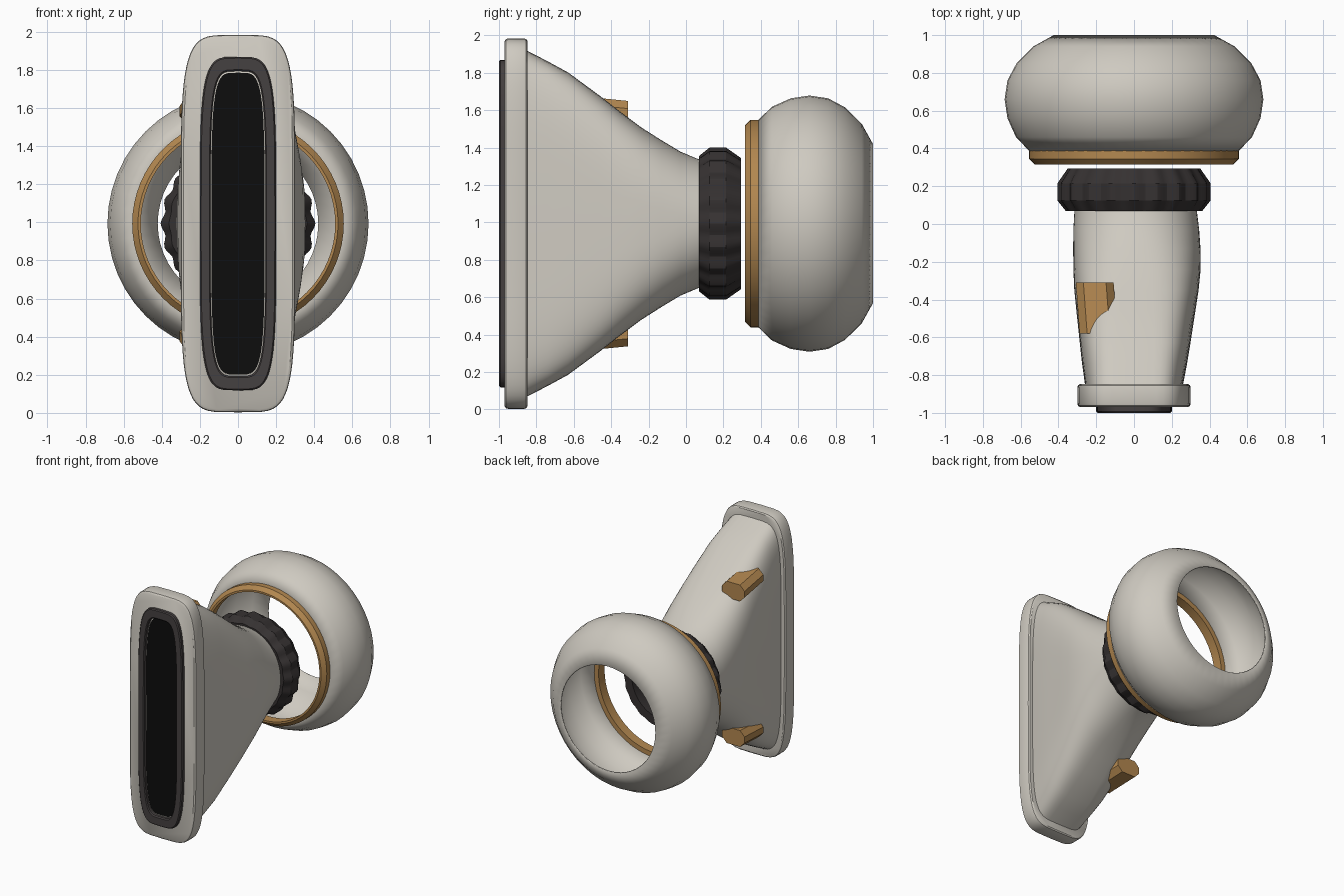
import bpy, bmesh, math

cube = bpy.data.objects.get("Cube")
if cube:
    bpy.data.objects.remove(cube, do_unlink=True)

ZC = 0.993  # height of the main axis


def material(name, rgb):
    m = bpy.data.materials.new(name)
    m.use_nodes = True
    m.diffuse_color = (*rgb, 1)
    bsdf = m.node_tree.nodes["Principled BSDF"]
    bsdf.inputs["Base Color"].default_value = (*rgb, 1)
    bsdf.inputs["Roughness"].default_value = 0.6
    return m


SHELL = material("warm_grey", (0.62, 0.59, 0.53))
BRASS = material("brass", (0.45, 0.245, 0.08))
RUBBER = material("dark_rubber", (0.06, 0.052, 0.052))
GRIP = material("charcoal_grip", (0.036, 0.031, 0.031))
BLACK = material("black_opening", (0.004, 0.004, 0.004))


def section(y, a, b, n=2.0, cx=0.0, cz=ZC, count=64, lobes=0, depth=0.0):
    """Closed superellipse ring in the xz plane, optionally scalloped."""
    ring = []
    for i in range(count):
        t = 2 * math.pi * i / count
        c, s = math.cos(t), math.sin(t)
        k = 1 - depth * (0.5 - 0.5 * math.cos(lobes * t))
        x = math.copysign(abs(c) ** (2 / n), c) * a * k
        z = math.copysign(abs(s) ** (2 / n), s) * b * k
        ring.append((cx + x, y, cz + z))
    return ring


def loft(name, rings, mat, ends="cap", angle=35):
    """Skin rings in order; ends are 'cap', 'open' or 'loop' (tube)."""
    bm = bmesh.new()
    vs = [[bm.verts.new(p) for p in r] for r in rings]
    pairs = list(zip(vs, vs[1:]))
    if ends == "loop":
        pairs.append((vs[-1], vs[0]))
    for r0, r1 in pairs:
        for i in range(len(r0)):
            j = (i + 1) % len(r0)
            bm.faces.new((r0[i], r0[j], r1[j], r1[i]))
    if ends == "cap":
        bm.faces.new(vs[0])
        bm.faces.new(vs[-1])
    bmesh.ops.recalc_face_normals(bm, faces=bm.faces)
    me = bpy.data.meshes.new(name)
    bm.to_mesh(me)
    bm.free()
    ob = bpy.data.objects.new(name, me)
    bpy.context.collection.objects.link(ob)
    me.materials.append(mat)
    bpy.ops.object.select_all(action="DESELECT")
    ob.select_set(True)
    bpy.context.view_layer.objects.active = ob
    bpy.ops.object.shade_smooth_by_angle(angle=math.radians(angle))
    return ob


# Front flange: tall rounded plate with softened rims
loft("front_flange", [section(y, 0.30 - d, 0.99 - d, 5) for y, d in
     [(-0.97, 0.014), (-0.962, 0.003), (-0.95, 0), (-0.865, 0), (-0.855, 0.003), (-0.848, 0.012)]], SHELL)

# Gasket around the slot
loft("slot_gasket", [section(y, a, b, 4.5) for y, a, b in
     [(-0.965, 0.20, 0.875), (-0.992, 0.20, 0.875), (-1.0, 0.193, 0.868),
      (-1.0, 0.15, 0.808), (-0.992, 0.144, 0.80), (-0.965, 0.144, 0.80)]], RUBBER, "loop")

# Dark slot opening
loft("slot_opening", [section(y, 0.139, 0.792, 4.5) for y in (-0.966, -0.975)], BLACK)

# Funnel body: slot shape blending into a round neck
loft("funnel_body", [section(y, a, b, n, cx) for y, a, b, n, cx in
     [(-0.86, 0.258, 0.93, 5, 0), (-0.74, 0.278, 0.868, 4.7, 0.003),
      (-0.63, 0.293, 0.808, 4.4, 0.006), (-0.46, 0.315, 0.683, 3.8, 0.01),
      (-0.35, 0.329, 0.597, 3.4, 0.013), (-0.24, 0.337, 0.515, 3, 0.016),
      (-0.13, 0.337, 0.445, 2.6, 0.015), (-0.03, 0.333, 0.385, 2.3, 0.012),
      (0.06, 0.325, 0.347, 2.1, 0.009), (0.12, 0.32, 0.33, 2, 0.005)]], SHELL)

# Scalloped grip collar with a recessed mouth
loft("grip_collar", [section(y, r, r, count=120, lobes=20, depth=d) for y, r, d in
     [(0.07, 0.30, 0), (0.07, 0.362, 0.02), (0.125, 0.406, 0.05), (0.215, 0.406, 0.05),
      (0.295, 0.35, 0.02), (0.295, 0.28, 0), (0.12, 0.28, 0)]], GRIP, "loop", 25)
loft("collar_mouth", [section(y, 0.285, 0.285, count=48) for y in (0.13, 0.15)], BLACK)

# Brass ring at the front of the globe
loft("globe_ring", [section(y, r, r, count=64) for y, r in
     [(0.315, 0.51), (0.315, 0.525), (0.345, 0.555), (0.392, 0.555), (0.392, 0.51)]],
     BRASS, "loop", 30)

# Hollow globe, open at both ends
globe = loft("open_globe", [section(y, r, r, count=48) for y, r in
             [(0.385, 0.553), (0.46, 0.625), (0.56, 0.67), (0.66, 0.685), (0.76, 0.67),
              (0.85, 0.622), (0.94, 0.533), (1.0, 0.425)]], SHELL, "open", 60)
wall = globe.modifiers.new("wall", "SOLIDIFY")
wall.thickness = 0.008
wall.offset = -1

# Two brass lugs on the right flank, mirrored above and below the axis
for name, s in (("upper_lug", 1), ("lower_lug", -1)):
    rings = []
    for y, cx, h in [(-0.58, -0.188, 0.617), (-0.31, -0.208, 0.59)]:
        cz = ZC + s * h
        outline = [(-0.1, 0.025), (-0.06, 0.066), (0.06, 0.066), (0.1, 0.025),
                   (0.1, -0.025), (0.06, -0.066), (-0.06, -0.066), (-0.1, -0.025)]
        rings.append([(cx + x, y, cz + s * z) for x, z in outline])
    loft(name, rings, BRASS, "cap", 20)
